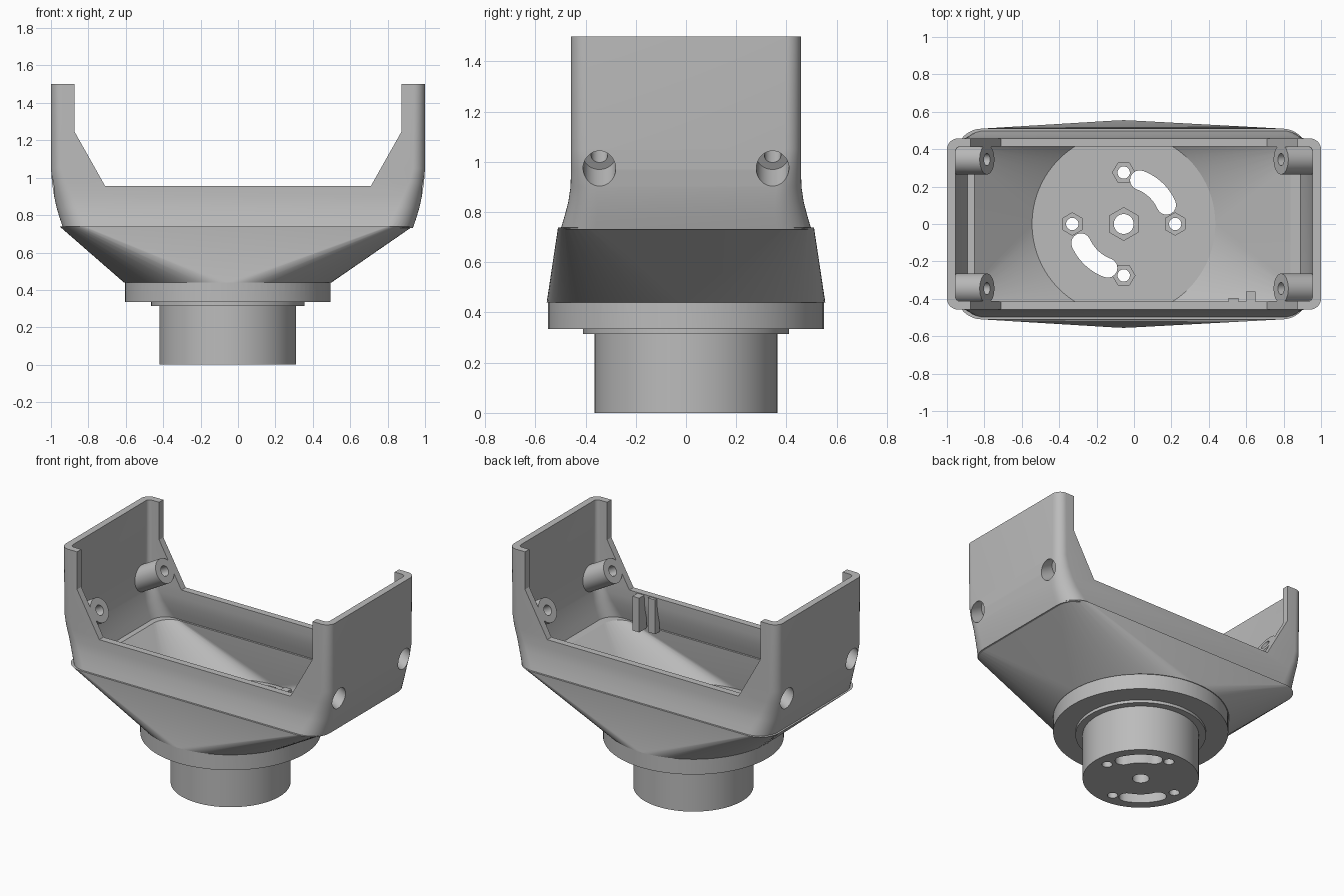
import bpy, bmesh, math
from mathutils import Vector

if "Cube" in bpy.data.objects:
    bpy.data.objects.remove(bpy.data.objects["Cube"], do_unlink=True)

CX = -0.055          # axis of the round base
grey = bpy.data.materials.new("plain grey")
grey.use_nodes = True
colour = (0.5, 0.5, 0.5, 1)
grey.diffuse_color = colour
grey.node_tree.nodes["Principled BSDF"].inputs["Base Color"].default_value = colour


def finish(name, bm):
    bmesh.ops.recalc_face_normals(bm, faces=bm.faces)
    mesh = bpy.data.meshes.new(name)
    bm.to_mesh(mesh)
    bm.free()
    mesh.materials.append(grey)
    obj = bpy.data.objects.new(name, mesh)
    bpy.context.collection.objects.link(obj)
    return obj


def circle(r, z, n=96, x=CX, y=0, turn=0):
    return [Vector((x + r * math.cos(turn + math.tau * i / n),
                    y + r * math.sin(turn + math.tau * i / n), z)) for i in range(n)]


def rounded_rect(z, hx, hy, r, x=0, n=10):
    pts = []
    for q, (sx, sy) in enumerate([(1, 1), (-1, 1), (-1, -1), (1, -1)]):
        for i in range(n + 1):
            a = (q + i / n) * math.pi / 2
            pts.append(Vector((x + sx * (hx - r) + r * math.cos(a),
                               sy * (hy - r) + r * math.sin(a), z)))
    return pts


def loft(name, rings):
    bm = bmesh.new()
    rows = [[bm.verts.new(p) for p in ring] for ring in rings]
    n = len(rows[0])
    for a, b in zip(rows, rows[1:]):
        for i in range(n):
            j = (i + 1) % n
            bm.faces.new((a[i], a[j], b[j], b[i]))
    bm.faces.new(rows[0][::-1])
    bm.faces.new(rows[-1])
    return finish(name, bm)


def hull(name, points):
    bm = bmesh.new()
    for p in points:
        bm.verts.new(p)
    res = bmesh.ops.convex_hull(bm, input=bm.verts)
    junk = {g for g in res["geom_interior"] + res["geom_unused"]
            if isinstance(g, bmesh.types.BMVert)}
    bmesh.ops.delete(bm, geom=list(junk), context="VERTS")
    return finish(name, bm)


def rod(name, a, b, r, n=48):
    a, b = Vector(a), Vector(b)
    rot = (b - a).to_track_quat("Z", "Y")
    flat = circle(r, 0, n, 0)
    return loft(name, [[a + rot @ p for p in flat], [b + rot @ p for p in flat]])


def box(name, lo, hi):
    return loft(name, [[Vector((x, y, z)) for x, y in
                        ((lo[0], lo[1]), (hi[0], lo[1]), (hi[0], hi[1]), (lo[0], hi[1]))]
                       for z in (lo[2], hi[2])])


def combine(target, tool, operation):
    mod = target.modifiers.new("combine", "BOOLEAN")
    mod.operation, mod.object, mod.solver = operation, tool, "EXACT"
    graph = bpy.context.evaluated_depsgraph_get()
    mesh = bpy.data.meshes.new_from_object(target.evaluated_get(graph))
    target.modifiers.clear()
    target.data = mesh
    bpy.data.objects.remove(tool, do_unlink=True)


# Outer body: round neck and flange, flared funnel, upper shell
housing = hull("housing", circle(0.555, 0.44) + rounded_rect(0.738, 0.942, 0.51, 0.14, -0.01))
neck = loft("neck", [circle(r, z) for r, z in
                     ((0.365, 0), (0.365, 0.315), (0.41, 0.315), (0.41, 0.335),
                      (0.55, 0.335), (0.55, 0.45))])
combine(housing, neck, "UNION")
SHELL = [(0.73, 0.935, 0.50, 0.14), (0.78, 0.952, 0.485, 0.13), (0.84, 0.97, 0.469, 0.115),
         (0.9, 0.983, 0.46, 0.1), (0.97, 0.994, 0.458, 0.08), (1.05, 1, 0.458, 0.065),
         (1.5, 1, 0.458, 0.06)]
combine(housing, loft("shell", [rounded_rect(*s) for s in SHELL]), "UNION")

# Screw bosses run square to the sloping cut of the side walls
AXIS = Vector((0.87, 0, -0.49))
CORNERS = [(sx, sy) for sx in (-1, 1) for sy in (-1, 1)]


def boss_rod(sx, sy, start, end, r):
    ends = []
    for t in (start, end):
        p = Vector((0.785, 0.345, 1.09)) + AXIS * t
        ends.append((sx * p.x, sy * p.y, p.z))
    return rod("boss", ends[0], ends[1], r)


# Hollow interior, leaving the bosses standing
cavity = loft("cavity", [rounded_rect(z if z < 1.4 else 1.6, x - 0.045, y - 0.045, r - 0.035)
                         for z, x, y, r in SHELL])
for sx, sy in CORNERS:
    combine(cavity, boss_rod(sx, sy, -0.1, 0.35, 0.08), "DIFFERENCE")
combine(housing, cavity, "DIFFERENCE")
combine(housing, hull("funnel_cavity", circle(0.49, 0.46)
                      + rounded_rect(0.745, 0.865, 0.44, 0.1, -0.005)), "DIFFERENCE")

# Trim the front and back walls between the end panels
outline = [(0.71, 0.955), (0.875, 1.248), (0.875, 1.7)]
outline += [(-x, z) for x, z in reversed(outline)]
combine(housing, loft("trim", [[Vector((x, y, z)) for x, z in outline]
                               for y in (-0.7, 0.7)]), "DIFFERENCE")

# Screw holes and counterbores in the bosses
for sx, sy in CORNERS:
    combine(housing, boss_rod(sx, sy, -0.1, 0.4, 0.033), "DIFFERENCE")
    combine(housing, boss_rod(sx, sy, 0.13, 0.4, 0.065), "DIFFERENCE")

# Bolt holes with hexagonal nut pockets in the floor
D = 0.275
for dx, dy, hole, nut in ((0, 0, 0.053, 0.088), (D, 0, 0.033, 0.06), (-D, 0, 0.033, 0.06),
                          (0, D, 0.033, 0.06), (0, -D, 0.033, 0.06)):
    x = CX + dx
    turn = math.pi / 6 if dx or not dy else 0
    combine(housing, rod("bolt_hole", (x, dy, -0.1), (x, dy, 0.6), hole, 32), "DIFFERENCE")
    combine(housing, loft("nut_pocket", [circle(nut, z, 6, x, dy, turn) for z in (0.4, 0.6)]),
            "DIFFERENCE")

# Two curved cable slots
R, W, SPAN = 0.25, 0.052, math.radians(23)
for mid in (math.radians(47), math.radians(227)):
    outer = [(R + W, mid - SPAN + 2 * SPAN * i / 12, 0) for i in range(13)]
    inner = [(R - W, a, 0) for _, a, _ in reversed(outer)]
    pts = [(r * math.cos(a), r * math.sin(a)) for r, a, _ in outer]
    for i in range(1, 8):
        a, b = mid + SPAN, mid + SPAN + math.pi * i / 8
        pts.append((R * math.cos(a) + W * math.cos(b), R * math.sin(a) + W * math.sin(b)))
    pts += [(r * math.cos(a), r * math.sin(a)) for r, a, _ in inner]
    for i in range(1, 8):
        a, b = mid - SPAN, mid - SPAN + math.pi + math.pi * i / 8
        pts.append((R * math.cos(a) + W * math.cos(b), R * math.sin(a) + W * math.sin(b)))
    combine(housing, loft("slot", [[Vector((CX + x, y, z)) for x, y in pts]
                                   for z in (-0.1, 0.6)]), "DIFFERENCE")

# Two small ribs inside the front wall
ribs = [box("rib_short", (0.505, -0.44, 0.72), (0.56, -0.395, 0.95)),
        box("rib_long", (0.6, -0.44, 0.72), (0.65, -0.36, 0.95))]

# Smooth the curved surfaces, keep the edges crisp
bpy.ops.object.select_all(action="DESELECT")
housing.select_set(True)
bpy.context.view_layer.objects.active = housing
bpy.ops.object.shade_smooth_by_angle(angle=math.radians(25))
